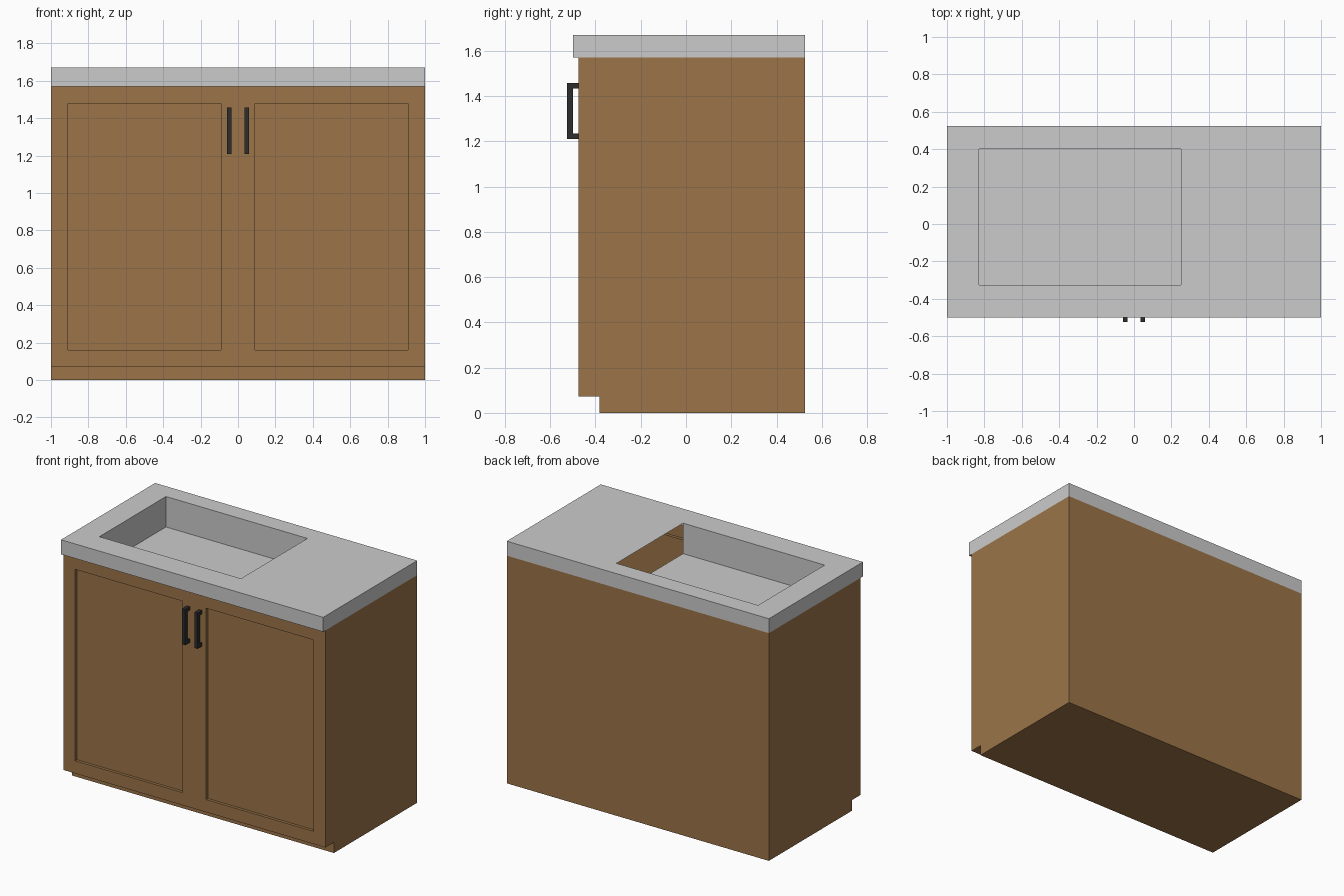
import bpy, bmesh
from mathutils import Vector

if "Cube" in bpy.data.objects:
    bpy.data.objects.remove(bpy.data.objects["Cube"])


def material(name, rgb):
    mat = bpy.data.materials.new(name)
    mat.diffuse_color = (*rgb, 1)
    mat.use_nodes = True
    mat.node_tree.nodes["Principled BSDF"].inputs["Base Color"].default_value = mat.diffuse_color
    return mat


def extrude_profile(profile, x0, x1, closed=True):
    """Shell from a (y, z) outline swept along x; an open one skips the last edge."""
    bm = bmesh.new()
    left = [bm.verts.new((x0, y, z)) for y, z in profile]
    right = [bm.verts.new((x1, y, z)) for y, z in profile]
    bm.faces.new(left)
    bm.faces.new(right[::-1])
    n = len(profile)
    for i in range(n if closed else n - 1):
        j = (i + 1) % n
        bm.faces.new((left[i], right[i], right[j], left[j]))
    return bm


def faces_at(bm, axis, value):
    return [f for f in bm.faces if all(abs(v.co[axis] - value) < 1e-4 for v in f.verts)]


def cut(bm, axis, value, cut_axis, positions):
    """Slice one flat side of the shell at the given positions."""
    normal = Vector((0, 0, 0))
    normal[cut_axis] = 1
    for p in positions:
        faces = faces_at(bm, axis, value)
        geom = {g for f in faces for g in (*f.verts, *f.edges)}
        co = Vector((0, 0, 0))
        co[cut_axis] = p
        bmesh.ops.bisect_plane(bm, geom=list(geom) + faces, plane_co=co, plane_no=normal)


def recess(bm, axis, value, depth_value, inside):
    """Push the cells chosen by inside(centre) to a new level, adding side walls."""
    cells = [f for f in faces_at(bm, axis, value) if inside(f.calc_center_median())]
    for f in cells:
        bmesh.ops.inset_individual(bm, faces=[f], thickness=0, depth=0)
        for v in f.verts:
            v.co[axis] = depth_value


def finish(bm, name, mat=None):
    bmesh.ops.recalc_face_normals(bm, faces=bm.faces)
    mesh = bpy.data.meshes.new(name)
    bm.to_mesh(mesh)
    bm.free()
    obj = bpy.data.objects.new(name, mesh)
    bpy.context.collection.objects.link(obj)
    if mat:
        mesh.materials.append(mat)
    return obj


wood = material("wood", (0.33, 0.175, 0.066))
black = material("black_metal", (0.027, 0.027, 0.027))

FRONT, BACK, BODY_TOP, TOP = -0.475, 0.525, 1.57, 1.67

# Hollow cabinet with toe kick, open under the countertop
body = extrude_profile([(FRONT, BODY_TOP), (FRONT, 0.073), (-0.383, 0.073),
                        (-0.383, 0), (BACK, 0), (BACK, BODY_TOP)], -1, 1, closed=False)
# Two recessed door panels
cut(body, 1, FRONT, 0, (-0.91, -0.09, 0.09, 0.91))
cut(body, 1, FRONT, 2, (0.16, 1.48))
recess(body, 1, FRONT, FRONT + 0.02,
       lambda c: 0.09 < abs(c.x) < 0.91 and 0.16 < c.z < 1.48)
finish(body, "cabinet", wood)

# Countertop with front overhang, open below
counter = extrude_profile([(FRONT, BODY_TOP), (-0.5, BODY_TOP), (-0.5, TOP),
                           (BACK, TOP), (BACK, BODY_TOP)], -1, 1, closed=False)
# Sink basin, whose right end is open to the cabinet
cut(counter, 2, TOP, 0, (-0.83, 0.25))
cut(counter, 2, TOP, 1, (-0.325, 0.40))
recess(counter, 2, TOP, 1.46,
       lambda c: -0.83 < c.x < 0.25 and -0.325 < c.y < 0.40)
bmesh.ops.delete(counter, geom=faces_at(counter, 0, 0.25), context='FACES')
finish(counter, "countertop_with_sink")

# Pair of U-shaped door handles
for side, x in (("left", -0.047), ("right", 0.047)):
    handle = extrude_profile([(FRONT, 1.21), (-0.525, 1.21), (-0.525, 1.457), (FRONT, 1.457),
                              (FRONT, 1.433), (-0.5, 1.433), (-0.5, 1.235), (FRONT, 1.235)],
                             x - 0.012, x + 0.012)
    finish(handle, side + "_handle", black)
